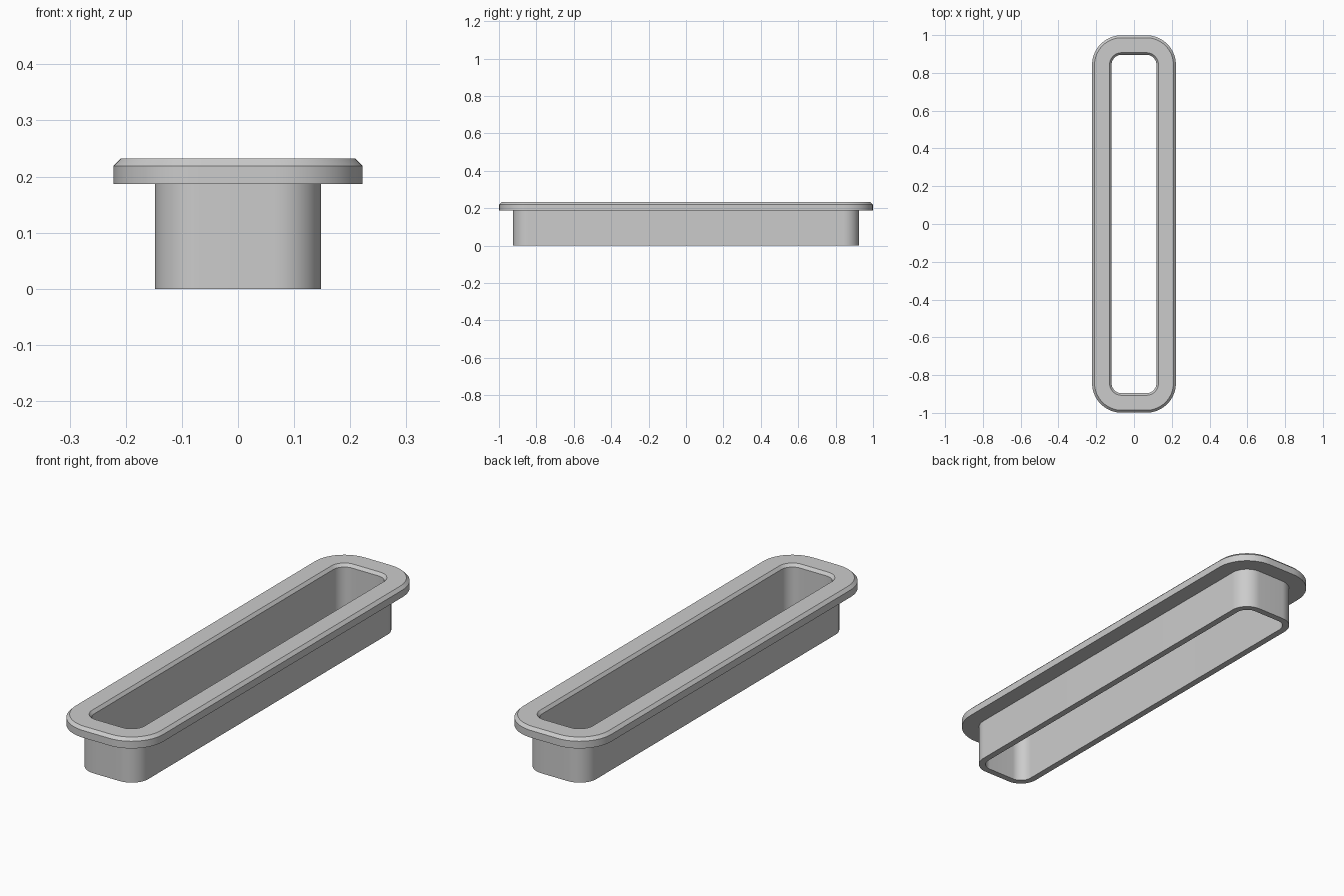
import bpy, bmesh, math

cube = bpy.data.objects.get("Cube")
if cube:
    bpy.data.objects.remove(cube, do_unlink=True)

# One plain grey for the whole part
grey = bpy.data.materials.new("light_grey")
grey.use_nodes = True
colour = (0.6, 0.6, 0.6, 1)
grey.diffuse_color = colour
grey.node_tree.nodes["Principled BSDF"].inputs["Base Color"].default_value = colour

CORE_X, CORE_Y = 0.065, 0.842   # centres of the rounded corners
STEPS = 16                      # segments per corner

# Closed cross-section: (corner radius, height)
profile = [
    (0.083, 0.0),      # sleeve foot, outside
    (0.083, 0.187),    # sleeve meets flange
    (0.157, 0.187),    # flange underside, outer edge
    (0.157, 0.219),    # flange rim
    (0.144, 0.232),    # outer chamfer
    (0.065, 0.232),    # flange top, inner edge
    (0.054, 0.219),    # inner chamfer
    (0.054, 0.0),      # sleeve foot, inside
]


def rounded_ring(bm, radius, z):
    """Rounded rectangle of vertices around the fixed corner centres."""
    ring = []
    for corner, (sx, sy) in enumerate([(1, 1), (-1, 1), (-1, -1), (1, -1)]):
        for i in range(STEPS + 1):
            a = math.pi / 2 * (corner + i / STEPS)
            ring.append(bm.verts.new((sx * CORE_X + radius * math.cos(a),
                                      sy * CORE_Y + radius * math.sin(a), z)))
    return ring


# Sweep the cross-section around the slot
bm = bmesh.new()
rings = [rounded_ring(bm, r, z) for r, z in profile]
for k, low in enumerate(rings):
    high = rings[(k + 1) % len(rings)]
    for i in range(len(low)):
        j = (i + 1) % len(low)
        bm.faces.new((low[i], low[j], high[j], high[i]))
bmesh.ops.recalc_face_normals(bm, faces=bm.faces)

mesh = bpy.data.meshes.new("flanged_slot_sleeve")
bm.to_mesh(mesh)
bm.free()
mesh.materials.append(grey)
sleeve = bpy.data.objects.new("flanged_slot_sleeve", mesh)
bpy.context.collection.objects.link(sleeve)

# Smooth corners, crisp edges
bpy.ops.object.select_all(action='DESELECT')
sleeve.select_set(True)
bpy.context.view_layer.objects.active = sleeve
bpy.ops.object.shade_smooth_by_angle(angle=math.radians(30))
